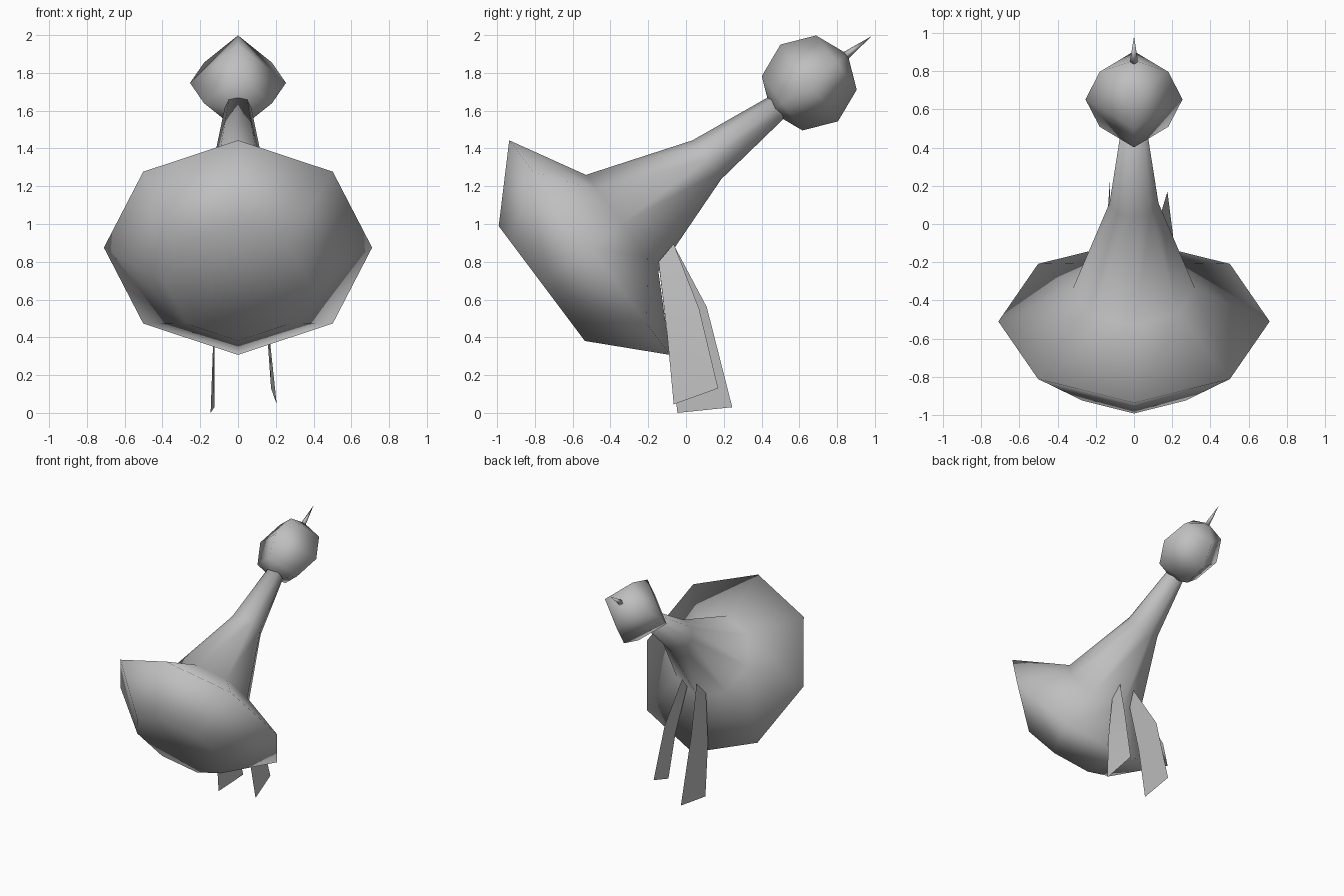
import bpy, bmesh, math
from mathutils import Matrix, Vector

cube = bpy.data.objects.get("Cube")
if cube:
    bpy.data.objects.remove(cube, do_unlink=True)

grey = bpy.data.materials.new("plain_grey")
grey.use_nodes = True
COLOUR = (0.52, 0.52, 0.52, 1.0)
grey.diffuse_color = COLOUR
grey.node_tree.nodes["Principled BSDF"].inputs["Base Color"].default_value = COLOUR

# Tilted main axis, shared by body, neck, head and spike
AXIS = Matrix.Translation((0, -0.51, 0.875)) @ Matrix.Rotation(-math.atan2(0.8, 0.6), 4, 'X')


def finish(name, bm, smooth=True):
    me = bpy.data.meshes.new(name)
    bm.to_mesh(me)
    bm.free()
    me.materials.append(grey)
    for p in me.polygons:
        p.use_smooth = smooth
    ob = bpy.data.objects.new(name, me)
    bpy.context.scene.collection.objects.link(ob)
    return ob


def lathe(name, profile, sides):
    """Turn (radius, distance) points round the tilted axis; radius 0 makes a pole."""
    bm = bmesh.new()
    rings = []
    for r, t in profile:
        n = sides if r > 0 else 1
        rings.append([bm.verts.new(AXIS @ Vector((r * math.cos(2 * math.pi * i / sides),
                                                  r * math.sin(2 * math.pi * i / sides), t)))
                      for i in range(n)])
    for a, b in zip(rings, rings[1:]):
        for i in range(sides):
            j = (i + 1) % sides
            loop = [a[i % len(a)], a[j % len(a)], b[j % len(b)], b[i % len(b)]]
            bm.faces.new(list(dict.fromkeys(loop)))
    for ring in (rings[0], rings[-1]):
        if len(ring) > 1:
            bm.faces.new(ring)
    bmesh.ops.recalc_face_normals(bm, faces=bm.faces[:])
    return finish(name, bm)


# Wide body flowing into the long neck
lathe("body_and_neck", [(0.38, -0.317), (0.71, 0.0), (0.32, 0.215),
                        (0.128, 0.775), (0.068, 1.25)], 8)

# Four-sided rounded head
H, R = 1.453, 0.254
D = R * math.sqrt(0.5)
lathe("head", [(0, H - R), (D, H - D), (R, H), (D, H + D), (0, H + R)], 4)

# Thin spike on the far side of the head
lathe("beak", [(0.026, H + 0.21), (0, H + 0.412)], 4)


def strip(name, rows):
    """Flat ribbon through rows of two points each."""
    bm = bmesh.new()
    vs = [[bm.verts.new(p) for p in row] for row in rows]
    for a, b in zip(vs, vs[1:]):
        bm.faces.new((a[0], a[1], b[1], b[0]))
    return finish(name, bm)


# Hanging leg strips
strip("left_leg", [((0.09, -0.145, 0.80), (0.08, -0.065, 0.895)),
                   ((0.165, -0.10, 0.42), (0.145, 0.07, 0.55)),
                   ((0.205, -0.065, 0.045), (0.175, 0.17, 0.13))])
strip("right_leg", [((-0.08, -0.145, 0.79), (-0.05, -0.065, 0.89)),
                    ((-0.13, -0.10, 0.42), (-0.125, 0.11, 0.56)),
                    ((-0.145, -0.045, 0.0), (-0.125, 0.245, 0.03))])
